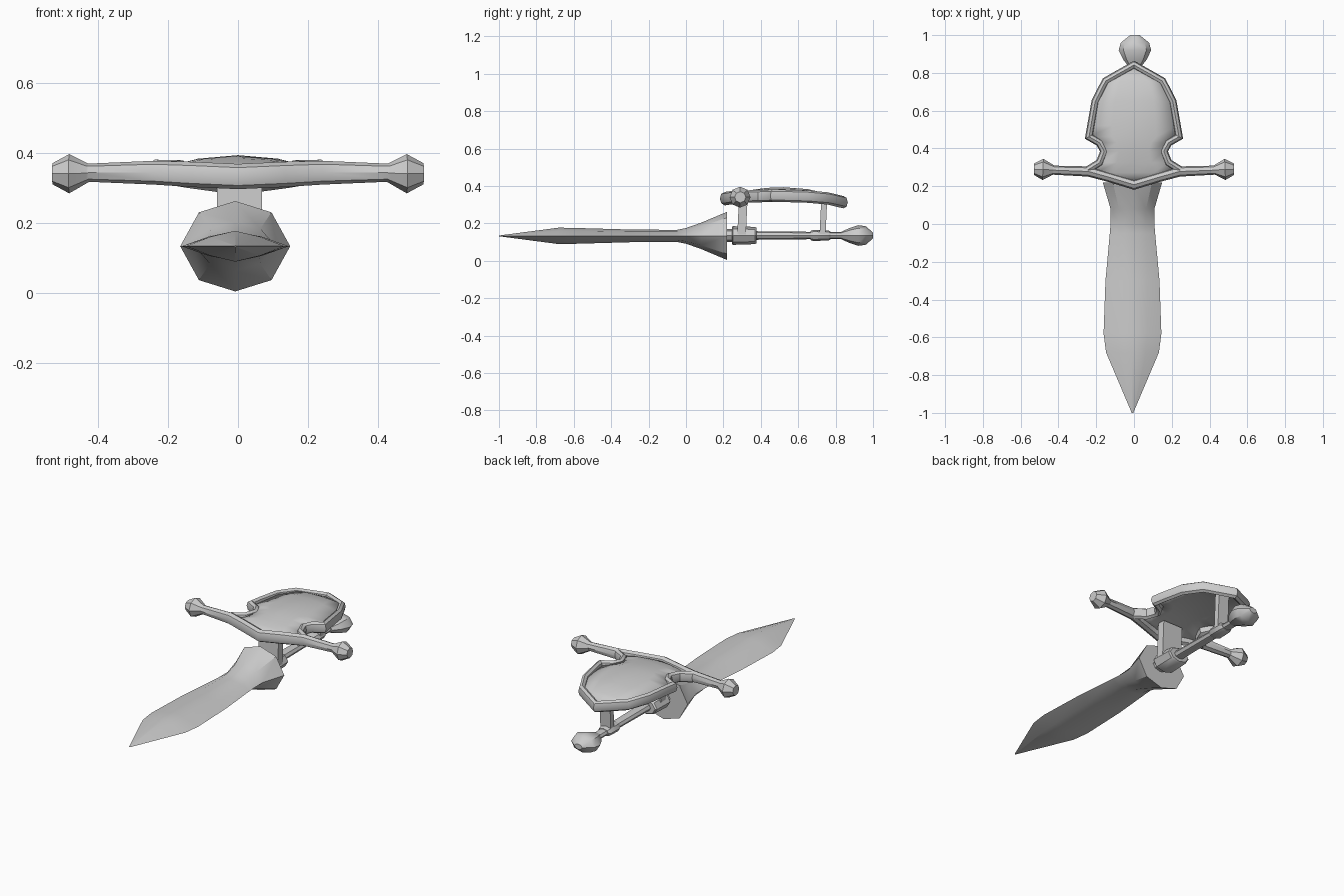
import bpy, bmesh, math
from mathutils import Vector

if "Cube" in bpy.data.objects:
    bpy.data.objects.remove(bpy.data.objects["Cube"])


def finish(name, bm, angle=35):
    bmesh.ops.remove_doubles(bm, verts=bm.verts, dist=1e-5)
    bmesh.ops.recalc_face_normals(bm, faces=bm.faces)
    me = bpy.data.meshes.new(name)
    bm.to_mesh(me)
    bm.free()
    ob = bpy.data.objects.new(name, me)
    bpy.context.collection.objects.link(ob)
    bpy.ops.object.select_all(action='DESELECT')
    ob.select_set(True)
    bpy.context.view_layer.objects.active = ob
    bpy.ops.object.shade_smooth_by_angle(angle=math.radians(angle))
    return ob


def loft(name, rings, angle=35):
    """Skin a list of equal-sized point rings and cap both ends."""
    bm = bmesh.new()
    vs = [[bm.verts.new(p) for p in r] for r in rings]
    n = len(rings[0])
    for a, b in zip(vs, vs[1:]):
        for i in range(n):
            bm.faces.new((a[i], a[(i + 1) % n], b[(i + 1) % n], b[i]))
    bm.faces.new(vs[0])
    bm.faces.new(vs[-1])
    return finish(name, bm, angle)


def ellipse(c, u, v, sides=8):
    return [c + u * math.cos(2 * math.pi * i / sides) + v * math.sin(2 * math.pi * i / sides)
            for i in range(sides)]


def turned(name, prof, x=0.0, z=0.135, sides=8):
    """Turned part along y from (y, x radius, z radius)."""
    return loft(name, [ellipse(Vector((x, y, z)), Vector((rx, 0, 0)), Vector((0, 0, rz)), sides)
                       for y, rx, rz in prof])


def tube(name, pts):
    """Mitred tube through (x, y, z, half width, half height)."""
    P = [Vector(p[:3]) for p in pts]
    rings = []
    for i, p in enumerate(pts):
        d0 = (P[i] - P[max(i - 1, 0)]).to_2d()
        d1 = (P[min(i + 1, len(P) - 1)] - P[i]).to_2d()
        d0, d1 = (d0 if d0.length else d1).normalized(), (d1 if d1.length else d0).normalized()
        t = (d0 + d1).normalized()
        k = p[3] / max(t.dot(d1), 0.75)
        rings.append(ellipse(P[i], Vector((-t.y, t.x, 0)) * k, Vector((0, 0, p[4]))))
    return loft(name, rings)


def mirrored(half):
    """Right half starting on the centre line -> full path, left to right."""
    return [(-p[0],) + tuple(p[1:]) for p in reversed(half[1:])] + half


def interp(table, y):
    for (a, za), (b, zb) in zip(table, table[1:]):
        if y <= b:
            return za + (zb - za) * max(0, (y - a) / (b - a))
    return table[-1][1]


# Blade with octagonal flared base: y, half width, half height, shoulder x, shoulder z
blade = [(-1.0, .004, .002, .5, .5), (-.68, .140, .044, .5, .62), (-.58, .153, .042, .5, .65),
         (-.30, .143, .034, .55, .65), (-.05, .120, .032, .6, .7), (.0, .116, .042, .6, .7),
         (.08, .116, .070, .62, .72), (.22, .157, .129, .66, .75)]
rings = []
for y, w, h, sx, sz in blade:
    quad = [(1, 0), (sx, sz), (0, 1), (-sx, sz), (-1, 0), (-sx, -sz), (0, -1), (sx, -sz)]
    rings.append([Vector((-.008 + a * w, y, .133 + b * h)) for a, b in quad])
loft("blade", rings)

# Handle
turned("neck", [(.21, .05, .034), (.26, .05, .034)])
turned("front_collar", [(.245, .068, .044), (.25, .073, .050), (.37, .070, .046), (.378, .062, .040)])
turned("grip", [(.36, .034, .023), (.84, .028, .018)])
turned("rear_collar", [(.665, .036, .024), (.68, .044, .029), (.76, .042, .027), (.772, .034, .022)])
turned("pommel", [(.83, .030, .020), (.87, .062, .038), (.92, .086, .055), (.96, .075, .050),
                  (1.0, .025, .016)], x=.005)


# Posts joining the handle to the shield
def post(name, y, dy, w, z0, z1):
    loft(name, [[Vector((.004 + a * w, y + s + b * dy, z)) for a, b in
                 ((-1, -1), (1, -1), (1, 1), (-1, 1))] for z, s in ((z0, -.005), (z1, .005))])


post("front_post", .302, .023, .064, .14, .345)
post("rear_post", .735, .016, .034, .14, .345)

# Curved height of the shield along its length
heights = [(.2, .335), (.27, .342), (.45, .347), (.6, .347), (.75, .335), (.85, .311)]

# Guard bar with faceted knobs
tube("guard", mirrored([(0, .208, .332, .026, .036), (.13, .247, .338, .025, .036),
                        (.24, .278, .343, .027, .034), (.425, .285, .343, .024, .026),
                        (.43, .286, .342, .027, .028), (.482, .289, .340, .056, .056),
                        (.53, .290, .340, .030, .030)]))

# Shield rim with side notches
outline = [(0, .842), (.150, .757), (.205, .65), (.228, .52), (.238, .462), (.182, .430),
           (.158, .385), (.182, .325), (.245, .286)]
tube("shield_rim", mirrored([(x, y, interp(heights, y), .020, .033) for x, y in outline]))

# Domed shield plate
rows = [(.21, .01), (.272, .21), (.325, .18), (.385, .158), (.43, .182), (.462, .235),
        (.52, .228), (.65, .205), (.757, .15), (.842, .004)]
bm = bmesh.new()
grid = []
for y, w in rows:
    dome = .046 * math.sin(math.pi * (y - .2) / .65) ** .7
    grid.append([bm.verts.new((f * w, y, interp(heights, y) + dome * (1 - (f * w / .245) ** 2)))
                 for f in (-1, -.5, 0, .5, 1)])
for a, b in zip(grid, grid[1:]):
    for i in range(4):
        bm.faces.new((a[i], a[i + 1], b[i + 1], b[i]))
plate = finish("shield_plate", bm)
mod = plate.modifiers.new("thickness", 'SOLIDIFY')
mod.thickness = .02
mod.offset = -1
